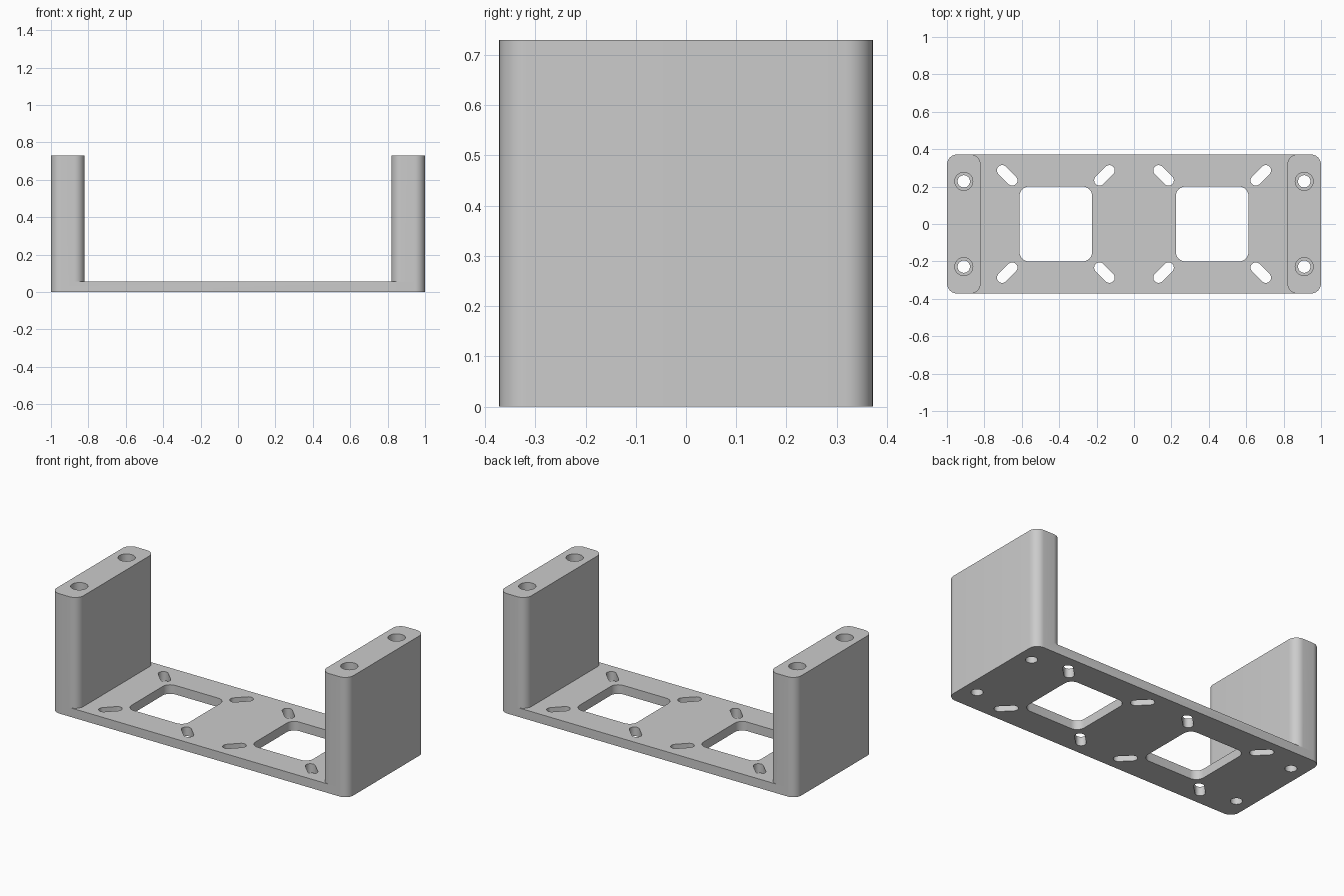
import bpy
import bmesh
from math import cos, sin, pi, radians

if "Cube" in bpy.data.objects:
    bpy.data.objects.remove(bpy.data.objects["Cube"], do_unlink=True)

HALF_X, HALF_Y = 1.0, 0.372
PLATE_TOP, POST_TOP = 0.055, 0.73
POST_IN, CORNER = 0.82, 0.055

grey = bpy.data.materials.new("light grey")
grey.use_nodes = True
colour = (0.6, 0.6, 0.6, 1)
grey.diffuse_color = colour
grey.node_tree.nodes["Principled BSDF"].inputs["Base Color"].default_value = colour


def rounded(cx, cy, hx, hy, r, turn=0.0, steps=10):
    """Outline of a rounded rectangle, turned about its centre."""
    pts = []
    for k, (sx, sy) in enumerate([(1, 1), (-1, 1), (-1, -1), (1, -1)]):
        for i in range(steps + 1):
            a = (k + i / steps) * pi / 2
            x, y = sx * (hx - r) + r * cos(a), sy * (hy - r) + r * sin(a)
            pts.append((cx + x * cos(turn) - y * sin(turn),
                        cy + x * sin(turn) + y * cos(turn)))
    return pts


def circle(cx, cy, r, steps=40):
    return [(cx + r * cos(2 * pi * i / steps), cy + r * sin(2 * pi * i / steps))
            for i in range(steps)]


def prisms(name, outlines, z0, z1):
    """One object made of upright prisms."""
    bm = bmesh.new()
    for pts in outlines:
        face = bm.faces.new([bm.verts.new((x, y, z0)) for x, y in pts])
        top = bmesh.ops.extrude_face_region(bm, geom=[face])["geom"]
        bmesh.ops.translate(bm, vec=(0, 0, z1 - z0),
                            verts=[v for v in top if isinstance(v, bmesh.types.BMVert)])
    bmesh.ops.remove_doubles(bm, verts=bm.verts, dist=1e-5)
    bmesh.ops.recalc_face_normals(bm, faces=bm.faces)
    mesh = bpy.data.meshes.new(name)
    bm.to_mesh(mesh)
    bm.free()
    mesh.materials.append(grey)
    obj = bpy.data.objects.new(name, mesh)
    bpy.context.collection.objects.link(obj)
    return obj


def combine(target, tool, operation):
    tool.hide_render = True
    mod = target.modifiers.new(tool.name, 'BOOLEAN')
    mod.operation, mod.solver, mod.object = operation, 'EXACT', tool
    bpy.context.view_layer.objects.active = target
    bpy.ops.object.modifier_apply(modifier=mod.name)
    bpy.data.objects.remove(tool, do_unlink=True)


SIDES = (-1, 1)
CORNERS = [(sx, sy) for sx in SIDES for sy in SIDES]

# Base plate with an upright post at each end
bracket = prisms("mounting_bracket", [rounded(0, 0, HALF_X, HALF_Y, CORNER)], 0, PLATE_TOP)
post_half = (HALF_X - POST_IN) / 2
post_x = HALF_X - post_half
posts = prisms("end_posts", [rounded(s * post_x, 0, post_half, HALF_Y, CORNER) for s in SIDES],
               PLATE_TOP, POST_TOP)
combine(bracket, posts, 'UNION')

# Square windows, each with four diagonal slots around it
window_x, slot_off = 0.418, 0.26
cuts = []
for s in SIDES:
    cuts.append(rounded(s * window_x, 0, 0.194, 0.2, 0.05))
    for sx, sy in CORNERS:
        cuts.append(rounded(s * window_x + sx * slot_off, sy * slot_off,
                            0.066, 0.028, 0.0279, radians(45 * sx * sy)))
combine(bracket, prisms("window_and_slot_cutter", cuts, -0.1, 0.2), 'DIFFERENCE')

# Screw holes through the posts, wider at the top
holes = [(sx * post_x, sy * 0.228) for sx, sy in CORNERS]
combine(bracket, prisms("bore_cutter", [circle(x, y, 0.033) for x, y in holes], -0.1, 1), 'DIFFERENCE')
combine(bracket, prisms("counterbore_cutter", [circle(x, y, 0.048) for x, y in holes], 0.53, 1),
        'DIFFERENCE')

# Smooth rounded walls, sharp rims
bpy.ops.object.select_all(action='DESELECT')
bracket.select_set(True)
bpy.context.view_layer.objects.active = bracket
bpy.ops.object.shade_smooth_by_angle(angle=radians(30))
